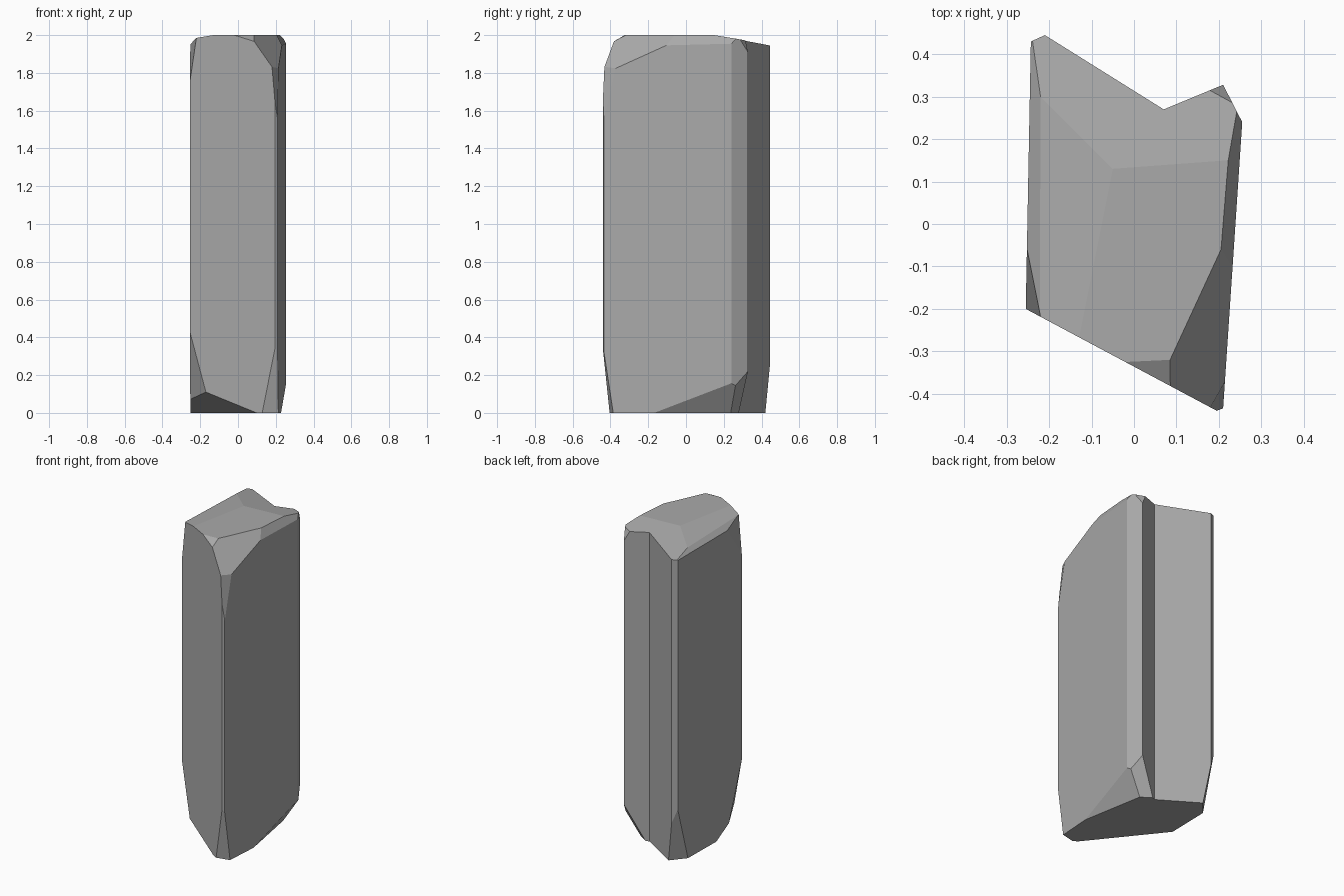
import bpy, bmesh
from mathutils import Vector

cube = bpy.data.objects.get("Cube")
if cube:
    bpy.data.objects.remove(cube, do_unlink=True)

# Stone colour
stone = bpy.data.materials.new("grey_stone")
stone.use_nodes = True
grey = (0.4, 0.4, 0.4, 1)
stone.diffuse_color = grey
stone.node_tree.nodes["Principled BSDF"].inputs["Base Color"].default_value = grey

# Column footprint with a notch in the back
footprint = [(-.255, -.2), (.195, -.44), (.21, -.434), (.255, .24),
             (.21, .328), (.07, .27), (-.21, .445), (-.243, .43)]
bm = bmesh.new()
base = bm.faces.new([bm.verts.new((x, y, 0)) for x, y in footprint])
ext = bmesh.ops.extrude_face_region(bm, geom=[base])
top = [g for g in ext["geom"] if isinstance(g, bmesh.types.BMVert)]
bmesh.ops.translate(bm, verts=top, vec=(0, 0, 2))
bmesh.ops.recalc_face_normals(bm, faces=bm.faces[:])


def chip(a, b, c):
    """Slice off everything outside the plane through three points."""
    a, b, c = Vector(a), Vector(b), Vector(c)
    normal = (b - a).cross(c - a).normalized()
    if normal.dot(a - Vector((0, 0, 1))) < 0:
        normal.negate()
    cut = bmesh.ops.bisect_plane(bm, geom=bm.verts[:] + bm.edges[:] + bm.faces[:],
                                 dist=1e-5, plane_co=a, plane_no=normal, clear_outer=True)
    rim = [e for e in cut["geom_cut"] if isinstance(e, bmesh.types.BMEdge) and e.is_boundary]
    bmesh.ops.holes_fill(bm, edges=rim, sides=0)


# Sloping crown
chip((.22, .15, 2), (-.05, .13, 2), (-.21, .445, 1.945))
chip((-.05, .13, 2), (-.13, -.27, 2), (-.22, -.22, 1.985))

# Chipped edges and corners around the crown
chip((.085, -.32, 2), (.205, -.06, 2), (.18, -.435, 1.83))
chip((.205, -.06, 2), (.222, .15, 2), (.232, -.11, 1.945))
chip((-.02, -.325, 2), (.085, -.32, 2), (.085, -.385, 1.965))
chip((-.22, .22, 1.972), (-.243, .38, 1.945), (-.253, -.05, 1.95))
chip((-.22, -.22, 1.985), (-.255, -.2, 1.75), (-.253, -.05, 1.955))
chip((.18, .315, 1.97), (.23, .29, 1.97), (.21, .328, 1.91))
chip((.18, -.432, 1.83), (.215, -.37, 1.825), (.21, -.434, 1.55))

# Chipped edges and corners around the foot
chip((.1, -.39, 0), (-.25, .05, 0), (-.17, -.245, .11))
chip((-.255, -.2, .43), (-.17, -.245, .11), (-.25, -.08, .075))
chip((.125, -.405, 0), (.214, -.385, 0), (.185, -.435, .29))
chip((.228, -.17, 0), (.254, .24, .155), (.15, .265, 0))
chip((.21, .328, .22), (.09, .28, 0), (.15, .24, 0))
chip((-.21, .445, .26), (-.17, .42, 0), (-.245, .33, 0))

bmesh.ops.recalc_face_normals(bm, faces=bm.faces[:])
mesh = bpy.data.meshes.new("stone_column")
bm.to_mesh(mesh)
bm.free()
mesh.materials.append(stone)
column = bpy.data.objects.new("stone_column", mesh)
bpy.context.collection.objects.link(column)
